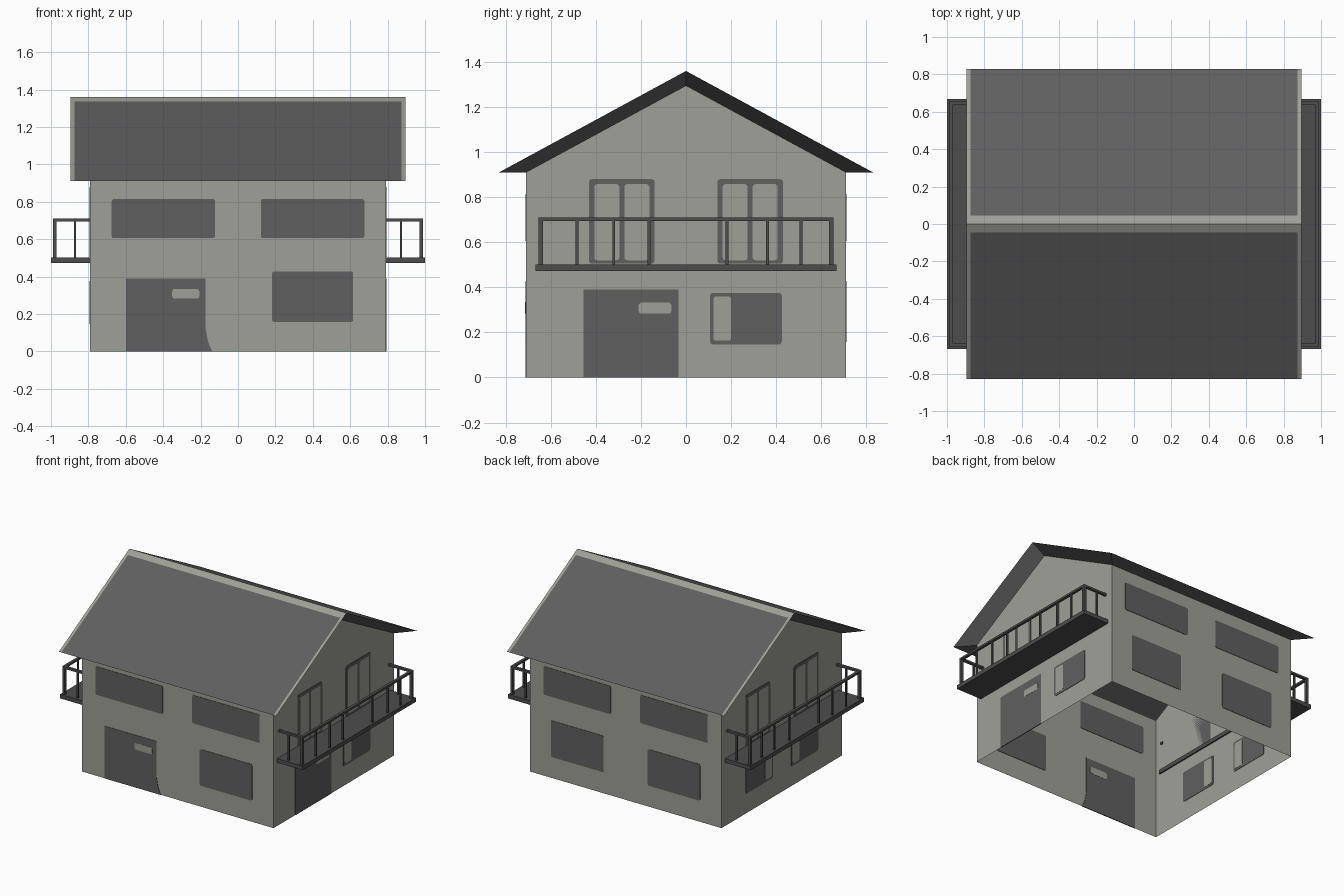
import bpy, bmesh, math
from mathutils import Vector

if "Cube" in bpy.data.objects:
    bpy.data.objects.remove(bpy.data.objects["Cube"])

W, D, EAVE, PEAK = 0.79, 0.71, 0.91, 1.295     # wall half sizes and heights
RX, RY, RIDGE = 0.895, 0.83, 1.36              # roof half sizes and ridge


def material(name, rgb):
    m = bpy.data.materials.new(name)
    m.diffuse_color = (*rgb, 1)
    m.use_nodes = True
    m.node_tree.nodes["Principled BSDF"].inputs["Base Color"].default_value = m.diffuse_color
    return m


PLASTER = material("plaster_grey", (0.345, 0.350, 0.310))
DARK = material("dark_grey", (0.115, 0.115, 0.115))
RAIL = material("charcoal", (0.075, 0.075, 0.075))


def finish(name, bm, mats):
    bmesh.ops.recalc_face_normals(bm, faces=bm.faces)
    me = bpy.data.meshes.new(name)
    bm.to_mesh(me)
    bm.free()
    for m in mats:
        me.materials.append(m)
    ob = bpy.data.objects.new(name, me)
    bpy.context.collection.objects.link(ob)
    return ob


# Walls: open shell of four sheets, gables on the x ends
bm = bmesh.new()
for s in (-1, 1):
    bm.faces.new([bm.verts.new((s * W, y, z)) for y, z in
                  ((-D, 0), (D, 0), (D, EAVE), (0, PEAK), (-D, EAVE))])
    bm.faces.new([bm.verts.new((x, s * D, z)) for x, z in
                  ((-W, 0), (W, 0), (W, EAVE), (-W, EAVE))])
bmesh.ops.remove_doubles(bm, verts=bm.verts, dist=0.0001)
finish("walls", bm, [PLASTER])

# Roof: thin sheet with light ridge and verge trim, plus sloping soffit
bm = bmesh.new()
xs = (-RX, -0.875, 0.875, RX)
ys = (-RY, -0.045, 0, 0.045, RY)
slope = (RIDGE - EAVE) / RY
grid = [[bm.verts.new((x, y, RIDGE - slope * abs(y))) for y in ys] for x in xs]
for i in range(3):
    for j in range(4):
        f = bm.faces.new((grid[i][j], grid[i + 1][j], grid[i + 1][j + 1], grid[i][j + 1]))
        f.material_index = 0 if i == 1 and j in (0, 3) else 1
for s in (-1, 1):
    # eave soffit
    bm.faces.new([bm.verts.new(p) for p in
                  ((-RX, s * RY, EAVE), (RX, s * RY, EAVE), (W, s * D, EAVE), (-W, s * D, EAVE))])
    # verge soffits, from the roof edge in to the gable wall
    for t in (-1, 1):
        bm.faces.new([bm.verts.new(p) for p in
                      ((s * RX, t * RY, EAVE), (s * RX, 0, RIDGE),
                       (s * W, 0, PEAK), (s * W, t * D, EAVE))])
bmesh.ops.remove_doubles(bm, verts=bm.verts, dist=0.0001)
finish("roof", bm, [DARK, PLASTER])

# Position on a wall: u along it, z up, d outward from it
SIDES = {
    "front": lambda u, z, d: (u, -D - d, z),
    "back": lambda u, z, d: (u, D + d, z),
    "right": lambda u, z, d: (W + d, u, z),
    "left": lambda u, z, d: (-W - d, u, z),
}


def plate(name, side, outline, mat, d0, d1):
    bm = bmesh.new()
    at = SIDES[side]
    low = [bm.verts.new(at(u, z, d0)) for u, z in outline]
    top = [bm.verts.new(at(u, z, d1)) for u, z in outline]
    bm.faces.new(low)
    bm.faces.new(top)
    n = len(outline)
    for i in range(n):
        k = (i + 1) % n
        bm.faces.new((low[i], low[k], top[k], top[i]))
    return finish(f"{side}_{name}", bm, [mat])


def rounded(u0, u1, z0, z1, r=0.012):
    u0, u1 = min(u0, u1), max(u0, u1)
    pts = []
    for q, (u, z) in enumerate(((u1 - r, z1 - r), (u0 + r, z1 - r), (u0 + r, z0 + r), (u1 - r, z0 + r))):
        for k in range(4):
            a = (q + k / 3) * math.pi / 2
            pts.append((u + r * math.cos(a), z + r * math.sin(a)))
    return pts


def dark(name, side, outline, d0=-0.003):
    plate(name, side, outline, DARK, d0, 0.003)


def light(name, side, outline, d0=-0.0045):
    plate(name, side, outline, PLASTER, d0, 0.0045)


# Front and back windows
for side in ("front", "back"):
    for s in (-1, 1):
        dark("upper_window", side, rounded(s * 0.122, s * 0.675, 0.605, 0.815))
        if side == "back" or s > 0:
            dark("lower_window", side, rounded(s * 0.182, s * 0.615, 0.157, 0.428))

# Front door with a flared lower corner and small pane
dark("door", "front", [(-0.60, 0), (-0.138, 0), (-0.16, 0.05), (-0.173, 0.12),
                       (-0.173, 0.39), (-0.60, 0.39)])
light("door_pane", "front", rounded(-0.352, -0.207, 0.283, 0.334))

# Right side door
dark("door", "right", [(-0.455, 0), (-0.033, 0), (-0.033, 0.39), (-0.455, 0.39)])
light("door_pane", "right", rounded(-0.21, -0.065, 0.283, 0.332))

# Side windows and glazed balcony doors
for side in ("right", "left"):
    for s in (-1, 1):
        if side == "left" or s > 0:
            dark("lower_window", side, rounded(s * 0.107, s * 0.425, 0.147, 0.375))
            light("window_pane", side, rounded(s * 0.122, s * 0.2, 0.163, 0.36))
        dark("balcony_door", side, rounded(s * 0.14, s * 0.43, 0.505, 0.88), 0)
        light("balcony_door_pane", side, rounded(s * 0.163, s * 0.274, 0.52, 0.858), 0)
        light("balcony_door_pane", side, rounded(s * 0.296, s * 0.407, 0.52, 0.858), 0)


def box(name, lo, hi):
    bm = bmesh.new()
    bmesh.ops.create_cube(bm, size=1)
    lo, hi = Vector(lo), Vector(hi)
    for v in bm.verts:
        v.co = Vector([c * (h - l) + (h + l) / 2 for c, l, h in zip(v.co, lo, hi)])
    finish(name, bm, [RAIL])


# Balconies: slab, posts and handrails on both ends
for s, side in ((1, "right"), (-1, "left")):
    def part(name, x0, x1, y0, y1, z0, z1):
        a, b = sorted((s * x0, s * x1))
        box(f"{side}_balcony_{name}", (a, y0, z0), (b, y1, z1))

    part("slab", 0.78, 1.0, -0.667, 0.667, 0.472, 0.502)
    part("handrail", 0.97, 0.99, -0.655, 0.655, 0.695, 0.71)
    for y in (-0.484, -0.32, -0.164, 0.182, 0.362, 0.51):
        part("post", 0.974, 0.986, y - 0.006, y + 0.006, 0.5, 0.697)
    for t in (-1, 1):
        y = t * 0.645
        part("corner_post", 0.97, 0.99, y - 0.01, y + 0.01, 0.5, 0.697)
        part("side_post", 0.865, 0.877, y - 0.006, y + 0.006, 0.5, 0.697)
        part("side_rail", 0.78, 0.98, y - 0.01, y + 0.01, 0.695, 0.71)
